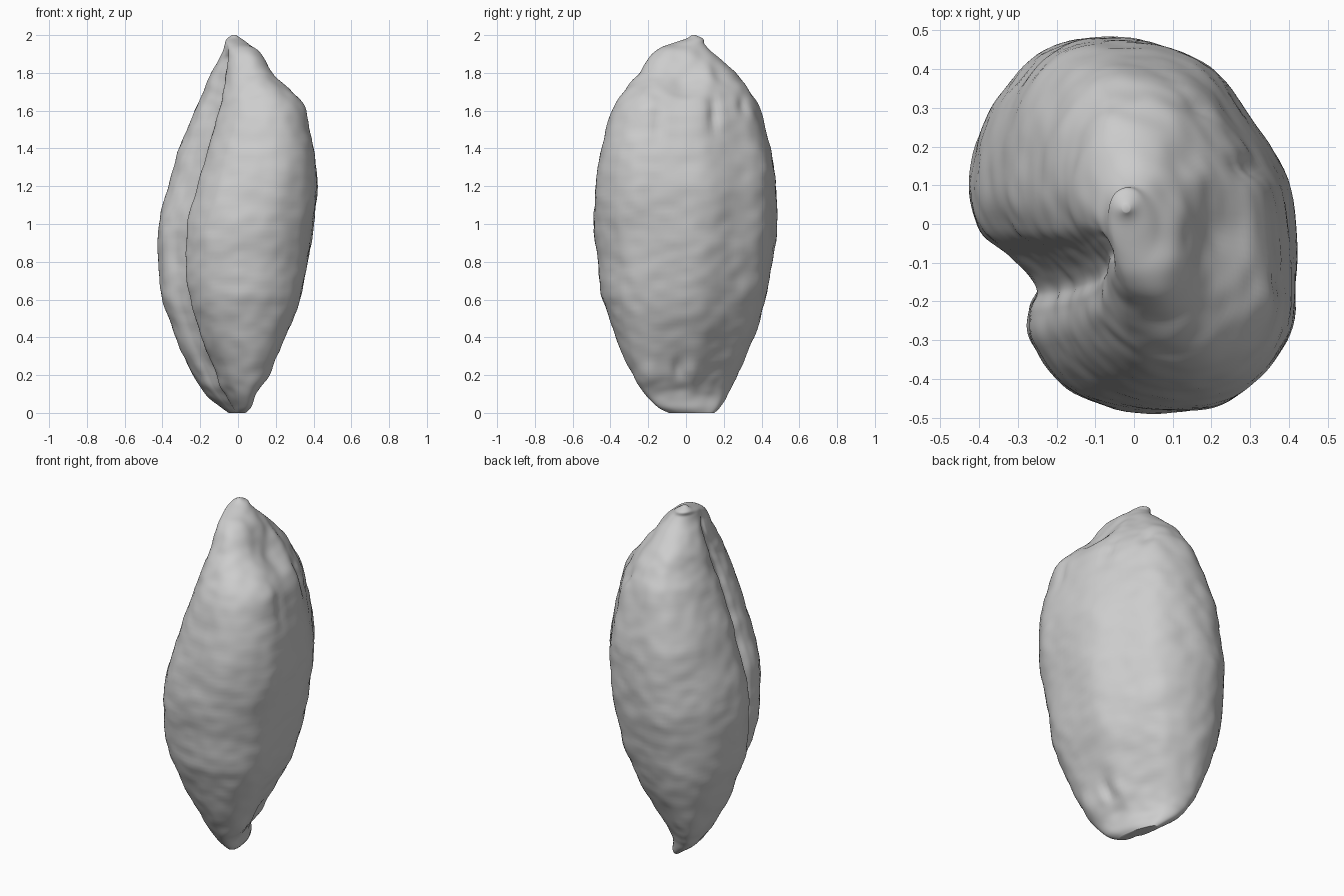
import bpy
import bmesh
import math
from mathutils import Vector, noise

default = bpy.data.objects.get("Cube")
if default:
    bpy.data.objects.remove(default, do_unlink=True)

AROUND = 8   # subdivisions between outline points
ALONG = 9    # subdivisions between height levels

# Cross-section outline in hundredths, with the shallow crease on the -x side
OUTLINE = [(42, -15), (41, 9), (31, 27), (18, 42), (-4, 48), (-22, 45),
           (-36, 31), (-42, 12), (-39, -1), (-31, -8), (-26, -13), (-24, -17),
           (-26, -22), (-25, -31), (-14, -43), (7, -48), (25, -44), (38, -32)]

# Height, x limits, y limits and diagonal lean of the section, in hundredths
LEVELS = [(0, -5, 4, -9, 15, 60), (3, -9, 7, -15, 18, 65),
          (10, -17, 10, -22, 22, 60), (20, -24, 16, -28, 27, 40),
          (40, -33, 25, -37, 36, 15), (60, -40, 33, -44, 42, 4),
          (80, -42, 37, -47, 46, 0), (100, -42, 40, -49, 48, 0),
          (120, -37, 42, -48, 48, 3), (140, -31, 40, -45, 45, 8),
          (160, -23, 35, -39, 39, 10), (170, -18, 28, -33, 34, 10),
          (180, -14, 19, -25, 27, 10), (190, -9, 12, -18, 15, 5),
          (195, -7, 6, -9, 10, 0), (198, -6, 2, 0, 9, 0), (200, -3, -1, 3, 5, 0)]

# Shoulder swelling, furrows and base dimple: centre, spread, push
RELIEF = [((.30, -.20, 1.62), (.12, .10, .08), .015),
          ((.22, -.01, 1.74), (.10, .08, .09), -.025),
          ((.30, .15, 1.58), (.10, .03, .10), -.02),
          ((.15, .12, 1.78), (.08, .04, .10), .012),
          ((.20, .31, 1.65), (.08, .03, .05), -.02),
          ((.33, -.15, 1.54), (.10, .03, .08), -.012),
          ((.06, -.10, 1.90), (.06, .06, .05), .012),
          ((.15, -.04, .23), (.08, .03, .05), -.02),
          ((.14, .04, .18), (.08, .03, .08), .01)]


def spline(a, b, c, d, t):
    """Smooth curve from b to c, guided by neighbours a and d."""
    return (b * 2 + (c - a) * t + (a * 2 - b * 5 + c * 4 - d) * t ** 2
            + (b * 3 - a - c * 3 + d) * t ** 3) / 2


def smooth_points(points, steps, closed):
    pts = [Vector(p) / 100 for p in points]
    n = len(pts)
    pick = (lambda i: pts[i % n]) if closed else (lambda i: pts[min(max(i, 0), n - 1)])
    result = []
    for i in range(n if closed else n - 1):
        for s in range(steps):
            result.append(spline(*(pick(i + k) for k in (-1, 0, 1, 2)), s / steps))
    if not closed:
        result.append(pts[-1])
    return result


def fit(values, low, high):
    """Spread values evenly between two limits."""
    a, b = min(values), max(values)
    return [low + (v - a) / (b - a) * (high - low) for v in values]


def relief(co):
    """Outward push of the wrinkled skin at a point."""
    push = 0
    for centre, spread, amount in RELIEF:
        d2 = sum(((co[k] - centre[k]) / spread[k]) ** 2 for k in range(3))
        push += amount * math.exp(-d2)
    coarse = noise.noise(Vector((co.x * 6, co.y * 6, co.z * 7)))
    fine = noise.noise(Vector((co.x * 13, co.y * 13, co.z * 17)))
    fade = min(1, co.z * 8, (2 - co.z) * 8)
    return push * min(1, fade * 2) + fade * (coarse * .008 + fine * .005)


# Loft the outline through the height levels, rounding it off at the tip
bm = bmesh.new()
outline = smooth_points(OUTLINE, AROUND, True)
rings = []
for z, x0, x1, y0, y1, lean in smooth_points(LEVELS, ALONG, False):
    knob = min(max((z - 1.88) / .08, 0), 1)
    section = [p.lerp(p.normalized() * .45, knob) for p in outline]
    xs = fit([p.x - lean * p.y for p in section], x0, x1)
    ys = fit([p.y for p in section], y0, y1)
    rings.append([bm.verts.new((x, y, max(z, 0))) for x, y in zip(xs, ys)])
count = len(outline)
for low, high in zip(rings, rings[1:]):
    for j in range(count):
        k = (j + 1) % count
        bm.faces.new((low[j], low[k], high[k], high[j]))
bm.faces.new(rings[0][::-1])
bm.faces.new(rings[-1])

# Wrinkle the skin
bm.normal_update()
moves = [(v, v.normal * relief(v.co)) for v in bm.verts]
for v, move in moves:
    v.co += move
    v.co.z = min(max(v.co.z, 0), 2)

mesh = bpy.data.meshes.new("seed_body")
bm.to_mesh(mesh)
bm.free()
seed = bpy.data.objects.new("seed_body", mesh)
bpy.context.collection.objects.link(seed)

# Single grey colour
grey = bpy.data.materials.new("plain_grey")
grey.use_nodes = True
colour = (.61, .61, .61, 1)
grey.diffuse_color = colour
grey.node_tree.nodes["Principled BSDF"].inputs["Base Color"].default_value = colour
mesh.materials.append(grey)

bpy.context.view_layer.objects.active = seed
seed.select_set(True)
bpy.ops.object.shade_smooth_by_angle(angle=math.radians(60))
